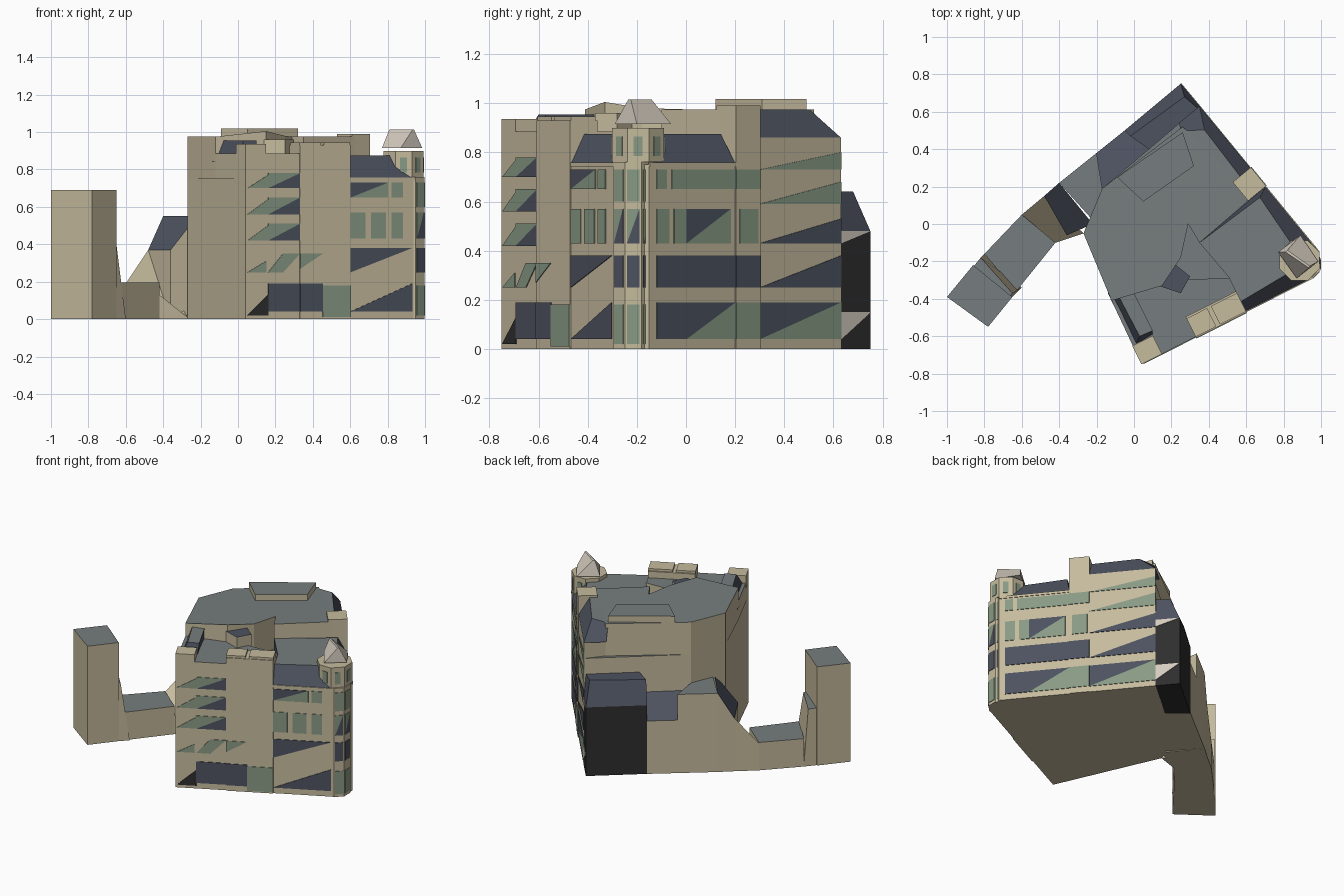
import bpy, bmesh, math
from mathutils import Vector as V

if "Cube" in bpy.data.objects:
    bpy.data.objects.remove(bpy.data.objects["Cube"])

def mat(name, *rgb):
    m = bpy.data.materials.new(name)
    m.diffuse_color = [(c / 255 / 12.92 if c < 11 else ((c / 255 + .055) / 1.055) ** 2.4) for c in rgb] + [1]
    m.use_nodes = True
    m.node_tree.nodes["Principled BSDF"].inputs["Base Color"].default_value = m.diffuse_color
    return m

MATS = [mat("stone", 198, 187, 158), mat("grey roof", 118, 125, 126), mat("slate blue", 77, 82, 95),
        mat("green glass", 136, 154, 133), mat("charcoal", 46, 46, 46), mat("pale stone", 212, 203, 190)]
STONE, ROOF, SLATE, GREEN, BLACK, PALE = range(6)

def build(name, solids):
    """Each solid is a loft: (base points, top points, side material, top material)."""
    bm = bmesh.new()
    for base, top, side, cap in solids:
        b = [bm.verts.new(p) for p in base]
        t = [bm.verts.new(p) for p in top]
        n = len(b)
        bm.faces.new(b[::-1]).material_index = side
        bm.faces.new(t).material_index = cap
        for i in range(n):
            j = (i + 1) % n
            bm.faces.new((b[i], b[j], t[j], t[i])).material_index = side
    bmesh.ops.recalc_face_normals(bm, faces=bm.faces)
    me = bpy.data.meshes.new(name)
    bm.to_mesh(me)
    bm.free()
    for m in MATS:
        me.materials.append(m)
    ob = bpy.data.objects.new(name, me)
    bpy.context.collection.objects.link(ob)
    return ob

def prism(pts, z0, z1, side=STONE, cap=ROOF):
    zs = z1 if isinstance(z1, (list, tuple)) else [z1] * len(pts)
    return [(x, y, z0) for x, y in pts], [(x, y, z) for (x, y), z in zip(pts, zs)], side, cap

def loft(b, z0, t, z1, side, cap):
    return [(x, y, z0) for x, y in b], [(x, y, z1) for x, y in t], side, cap

def ngon(cx, cy, r, n=8, turn=22.5):
    return [(cx + r * math.cos(math.radians(turn + i * 360 / n)),
             cy + r * math.sin(math.radians(turn + i * 360 / n))) for i in range(n)]

# footprint corners of the main block
A, B, C, D, E, F = (.04, -.75), (.95, -.29), (.99, -.15), (.35, .63), (-.17, .19), (-.27, -.05)

def front(x, d=0):   # point on front wall at x, moved inward by d
    t = (x - A[0]) / (B[0] - A[0])
    return (x - .451 * d, A[1] + t * (B[1] - A[1]) + .893 * d)

def right(y, d=0):   # point on right wall at y, moved inward by d
    t = (y - C[1]) / (D[1] - C[1])
    return (C[0] + t * (D[0] - C[0]) - .773 * d, y - .634 * d)

def plate(wall, u0, u1, z0, z1, m, kind="full"):
    """Thin panel on a wall: full, lower right triangle or upper left triangle."""
    a, b = wall(u0), wall(u1)
    dx, dy = b[0] - a[0], b[1] - a[1]
    n = V((dy, -dx, 0)).normalized()
    ll, lr, ur, ul = V((*a, z0)), V((*b, z0)), V((*b, z1)), V((*a, z1))
    pts = {"full": [ll, lr, ur, ul], "low": [ll, lr, ur], "up": [ll, ur, ul]}[kind]
    return [p - n * .003 for p in pts], [p + n * .004 for p in pts], m, m

# main walls
build("main_body", [prism([A, B, C, D, E, F], 0, .75)])
build("front_left_upper", [prism([A, front(.6), front(.6, .2), (.2, -.3), (-.12, -.41)], .75, .885)])
build("rear_upper", [prism([F, (-.12, -.41), (.15, -.33), (.25, -.18), (.29, 0), (.35, -.1),
                           right(.2, .1), right(.3, .09), (.26, .52), E], .75,
                           [.975, .975, 1.005, .98, .975, .975, .975, .975, .975, .975])])
build("rear_right_wall", [prism([right(.3), D, (.26, .52), right(.3, .12)], .75, .86)])

# slate mansards
build("rear_mansard", [loft([right(.3), D, (.24, .54), right(.3, .14)], .86,
                            [right(.3, .07), right(.54, .06), (.25, .5), right(.3, .14)], .975, SLATE, ROOF)])
build("corner_mansard", [loft([front(.6), front(.93), right(-.1), right(.2), (.35, -.1), front(.6, .2)], .755,
                              [front(.6, .06), front(.86, .08), right(-.08, .09), right(.18, .06), (.35, -.1),
                               front(.6, .2)], .875, SLATE, ROOF)])
build("west_mansard", [loft([(-.14, -.37), (.0, -.66), (.1, -.6), (-.02, -.33)], .84,
                            [(-.09, -.37), (.03, -.6), (.1, -.57), (-.02, -.33)], .955, SLATE, ROOF)])

# cornices
build("cornice", [plate(front, .6, .95, .742, .758, STONE), plate(right, -.15, .2, .742, .758, STONE)])

# raised bays, chimneys and penthouse
build("front_bay", [prism([front(.33, -.006), front(.6, -.006), front(.6, .12), front(.33, .12)], 0, .93, STONE, STONE)])
build("bay_chimneys", [prism([front(a), front(b), front(b, .11), front(a, .11)], .88, .945, STONE, STONE)
                       for a, b in ((.33, .44), (.46, .6))])
build("corner_chimney", [prism([front(.04), front(.15), front(.15, .11), front(.04, .11)], .85, .935, STONE, STONE)])
build("right_bay", [prism([right(.2, -.005), right(.3, -.005), right(.3, .12), right(.2, .12)], 0, .99, STONE, STONE)])
build("penthouse", [prism([(-.09, .25), (.05, .12), (.32, .31), (.26, .49)], .96, 1.018)])
build("roof_ridge_block", [prism([(.13, -.33), (.25, -.37), (.3, -.28), (.2, -.2)], .86, .96, STONE, SLATE)])

# front wall windows
w = []
for z0, z1 in ((.70, .78), (.56, .65), (.42, .51)):
    w += [plate(front, .05, .16, z0, z1 - .01, GREEN, "low"), plate(front, .16, .33, z0, z1, GREEN, "up"),
          plate(front, .16, .33, z0, z1, SLATE, "low")]
w += [plate(front, .05, .15, .25, .31, GREEN, "low"), plate(front, .16, .24, .25, .35, GREEN, "low"),
      plate(front, .24, .33, .25, .35, GREEN, "up"),
      plate(front, .05, .16, .02, .13, BLACK, "low"), plate(front, .16, .33, .04, .19, SLATE),
      plate(front, .6, .93, .04, .19, SLATE, "low"), plate(front, .6, .93, .25, .38, SLATE, "up"),
      plate(front, .6, .8, .65, .73, SLATE, "up"), plate(front, .6, .8, .65, .73, GREEN, "low"),
      plate(front, .82, .88, .65, .73, GREEN)]
w += [plate(front, a, b, .43, .57, GREEN) for a, b in ((.6, .68), (.71, .79), (.82, .88))]
build("front_windows", w)

def bay(x):
    return front(x, -.006)
build("front_door", [plate(bay, .33, .45, .04, .19, SLATE), plate(bay, .45, .6, .01, .18, GREEN),
                     plate(bay, .33, .45, .27, .35, GREEN, "up")])

# right wall windows
w = [plate(right, -.12, 0, .04, .19, SLATE), plate(right, 0, .2, .04, .19, SLATE, "up"),
     plate(right, 0, .2, .04, .19, GREEN, "low"), plate(right, .3, .63, .04, .19, GREEN, "low"),
     plate(right, .3, .63, .04, .19, SLATE, "up"),
     plate(right, -.12, .2, .25, .38, SLATE), plate(right, .3, .63, .25, .38, SLATE, "low"),
     plate(right, 0, .18, .43, .57, SLATE, "up"), plate(right, 0, .18, .43, .57, GREEN, "low"),
     plate(right, -.06, .2, .65, .73, GREEN), plate(right, -.12, -.08, .65, .73, GREEN),
     plate(right, .3, .63, .43, .53, SLATE, "low"), plate(right, .3, .63, .59, .68, GREEN, "low"),
     plate(right, .3, .63, .73, .80, GREEN, "low")]
w += [plate(right, a, a + .05, .43, .57, GREEN) for a in (-.12, -.05)]
build("right_windows", w)

def rbay(y):
    return right(y, -.005)
build("right_bay_windows", [plate(rbay, .2, .3, .04, .19, GREEN), plate(rbay, .2, .3, .25, .38, SLATE),
                            plate(rbay, .215, .29, .43, .57, GREEN), plate(rbay, .2, .3, .65, .73, GREEN)])

# rounded corner tower with windows on its outer facets
tower = ngon(.915, -.215, .088)
build("corner_tower", [prism(tower, 0, .76, STONE, STONE)])

def facet(ring, i):
    a, b = V(ring[i]), V(ring[(i + 1) % 8])
    return lambda t: tuple(a.lerp(b, t))
w = []
for i in (6, 7, 0):
    f = facet(tower, i)
    w += [plate(f, .12, .88, z0, z1, m) for z0, z1, m in
          ((.02, .18, GREEN), (.25, .38, SLATE), (.6, .73, GREEN))]
    w += [plate(f, .12, .88, .43, .57, GREEN, "up"), plate(f, .12, .88, .43, .57, SLATE, "low")]
build("tower_windows", w)

# lantern and its ridged roof
lantern = ngon(.885, -.195, .115)
build("lantern", [prism(lantern, .76, .9, STONE, STONE)])
build("lantern_windows", [plate(facet(lantern, i), .3, .7, .785, .865, GREEN) for i in (5, 6, 7, 0, 1)])
build("lantern_roof", [loft([(.77, -.15), (.87, -.29), (.985, -.2), (.89, -.06)], .915,
                            [(.81, -.15), (.935, -.235), (.94, -.225), (.82, -.14)], 1.015, PALE, PALE)])

# charcoal rear annex with slate slope
G, H, I = (.25, .75), (-.05, .5), (-.2, .38)
build("rear_annex", [prism([D, G, H, (.08, .4)], 0, .48, BLACK, SLATE),
                     loft([D, G, H, (.08, .4)], .48, [(.34, .62), (.27, .68), (-.02, .47), (.08, .4)], .64, SLATE, SLATE)])

def annex_end(t):
    return tuple(V(D).lerp(V(G), t))
build("annex_stripes", [plate(annex_end, 0, 1, .43, .48, PALE, "up"), plate(annex_end, 0, 1, .04, .15, PALE, "up")])
build("rear_link", [prism([H, I, E, (.08, .4)], 0, [.37, .37, .5, .5], STONE, SLATE)])

# west wing: hipped block, low link and end tower
build("wing_block", [prism([(-.4, .22), (-.22, .02), E, I], 0, .55),
                     prism([(-.48, .15), (-.36, -.06), (-.22, .0), (-.4, .22)], 0, [.37, .37, .55, .55], STONE, SLATE)])
build("wing_buttress", [prism([(-.6, .05), (-.42, -.1), F, (-.48, .15)], 0, [.19, .13, .01, .37], STONE, STONE)])
build("wing_low", [prism([(-.6, .05), (-.8, -.16), (-.63, -.36), (-.42, -.1)], 0, .195)])
build("wing_step", [loft([(-.8, -.16), (-.86, -.23), (-.65, -.39), (-.6, -.34)], 0,
                         [(-.82, -.18), (-.86, -.23), (-.67, -.4), (-.65, -.37)], .4, STONE, ROOF)])
build("wing_tower", [prism([(-1, -.39), (-.78, -.55), (-.65, -.39), (-.86, -.22)], 0, .69)])
